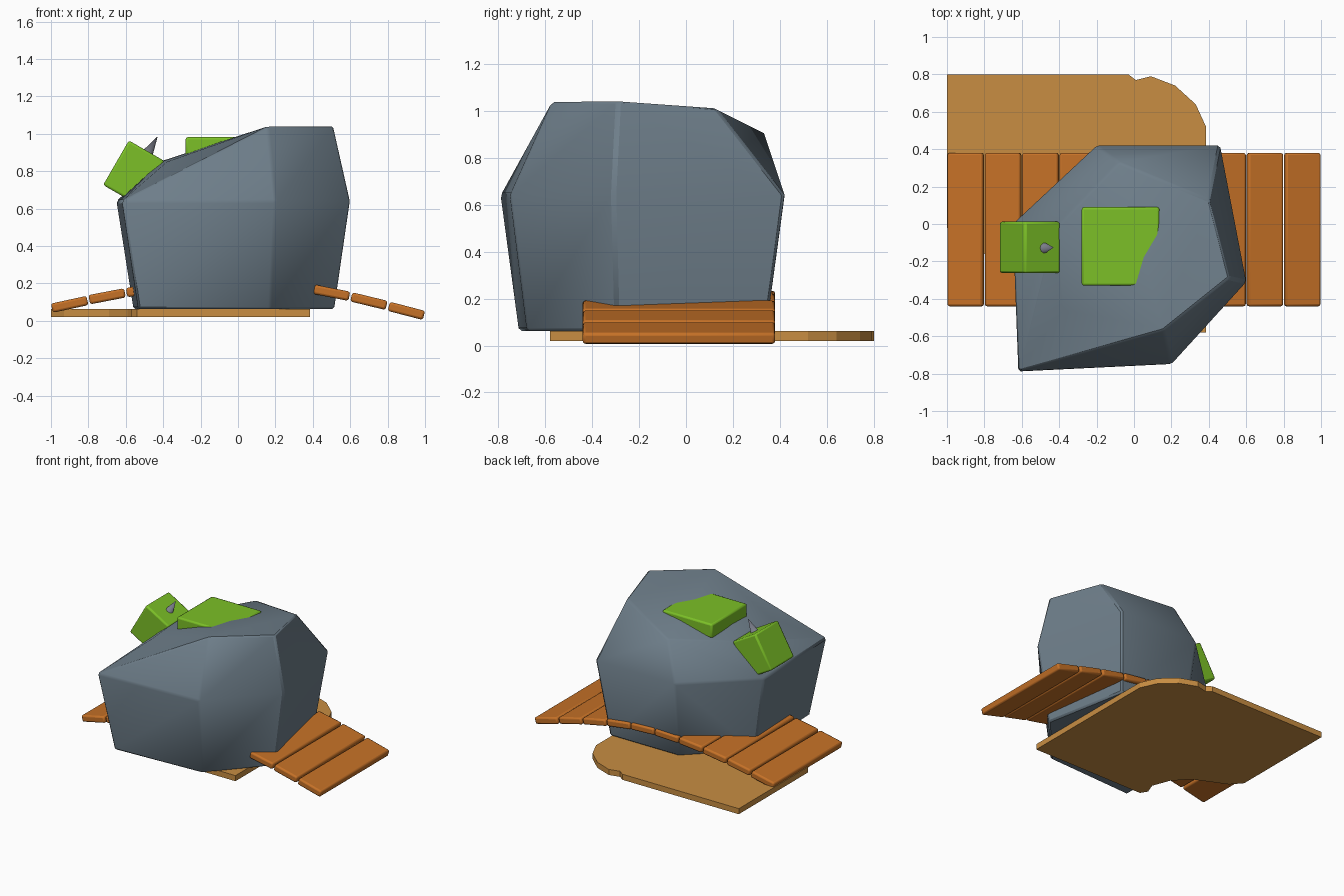
import bpy, bmesh, math
from mathutils import Vector

if "Cube" in bpy.data.objects:
    bpy.data.objects.remove(bpy.data.objects["Cube"])


def mat(name, rgb):
    m = bpy.data.materials.new(name)
    m.diffuse_color = (*rgb, 1)
    m.use_nodes = True
    m.node_tree.nodes["Principled BSDF"].inputs["Base Color"].default_value = m.diffuse_color
    return m


ROCK = mat("slate_grey", (0.156, 0.209, 0.254))
SPIKE = mat("light_grey", (0.20, 0.21, 0.26))
GRASS = mat("grass_green", (0.20, 0.53, 0.02))
SAND = mat("sand", (0.58, 0.27, 0.055))
WOOD = mat("orange_wood", (0.56, 0.165, 0.02))


def finish(name, bm, material, smooth=None, bevel=0, segments=2):
    bmesh.ops.recalc_face_normals(bm, faces=bm.faces[:])
    me = bpy.data.meshes.new(name)
    bm.to_mesh(me)
    bm.free()
    ob = bpy.data.objects.new(name, me)
    bpy.context.collection.objects.link(ob)
    me.materials.append(material)
    if bevel:
        mod = ob.modifiers.new("bevel", 'BEVEL')
        mod.width, mod.segments = bevel, segments
        mod.limit_method = 'ANGLE'
    if smooth:
        bpy.ops.object.select_all(action='DESELECT')
        ob.select_set(True)
        bpy.context.view_layer.objects.active = ob
        bpy.ops.object.shade_smooth_by_angle(angle=math.radians(smooth))
    return ob


def box(name, center, size, material, tilt=0, bevel=0.01):
    bm = bmesh.new()
    bmesh.ops.create_cube(bm, size=1)
    bmesh.ops.scale(bm, vec=size, verts=bm.verts[:])
    ob = finish(name, bm, material, 40, bevel)
    ob.location = center
    ob.rotation_euler = (0, tilt, 0)
    return ob


# Sand path plate: convex rounded corner at the back, hollow corner at the front
outline = [(-1, 0.8), (-0.03, 0.8), (0.01, 0.77), (0.09, 0.79), (0.22, 0.74),
           (0.33, 0.64), (0.385, 0.52), (0.385, -0.58), (-0.54, -0.58),
           (-0.57, -0.53), (-0.54, -0.45), (-0.59, -0.32), (-0.69, -0.21),
           (-0.82, -0.15), (-0.93, -0.1), (-1, -0.02)]
bm = bmesh.new()
face = bm.faces.new([bm.verts.new((x, y, 0.02)) for x, y in outline])
ext = bmesh.ops.extrude_face_region(bm, geom=[face])
bmesh.ops.translate(bm, vec=(0, 0, 0.042),
                    verts=[v for v in ext["geom"] if isinstance(v, bmesh.types.BMVert)])
finish("sand_path", bm, SAND)

# Boulder: hull of a tapered foot, a wide waist and a slanted top
waist = [(-0.65, 0.0), (-0.2, 0.42), (0.46, 0.42), (0.60, -0.31), (0.20, -0.75), (-0.62, -0.79)]
crown = [(-0.42, -0.02, 0.85), (-0.08, 0.33, 0.91), (0.40, 0.13, 1.01),
         (0.51, -0.29, 1.04), (0.16, -0.57, 1.04), (-0.38, -0.46, 0.85)]
bm = bmesh.new()
for x, y in waist:
    bm.verts.new((x, y, 0.64))
    bm.verts.new((x * 0.86, -0.19 + (y + 0.19) * 0.87, 0.062))
for p in crown:
    bm.verts.new(p)
hull = bmesh.ops.convex_hull(bm, input=bm.verts[:])
bmesh.ops.delete(bm, geom=[v for v in bm.verts if not v.link_faces], context='VERTS')
bmesh.ops.dissolve_limit(bm, angle_limit=math.radians(1), verts=bm.verts[:], edges=bm.edges[:])
finish("boulder", bm, ROCK, 46, 0.012, 1)

# Arched plank bridge running through the boulder
heights = [0.088, 0.131, 0.165, 0.19, 0.204, 0.204, 0.185, 0.15, 0.105, 0.053]
for i, z in enumerate(heights):
    lo, hi = max(i - 1, 0), min(i + 1, 9)
    slope = (heights[hi] - heights[lo]) / (0.2 * (hi - lo))
    box(f"plank_{i + 1}", (-0.9 + 0.2 * i, -0.03, z), (0.194, 0.82, 0.05),
        WOOD, -math.atan(slope), 0.012)

# Grass patches on the boulder
box("grass_top", (-0.072, -0.12, 0.93), (0.415, 0.42, 0.105), GRASS, 0, 0.012)
box("grass_side", (-0.557, -0.125, 0.79), (0.22, 0.275, 0.275), GRASS, math.radians(30), 0.012)

# Small stone spike poking out of the side patch
bm = bmesh.new()
bmesh.ops.create_cone(bm, cap_ends=True, segments=10, radius1=0.045, radius2=0, depth=0.16)
spike = finish("stone_spike", bm, SPIKE, 50)
base, tip = Vector((-0.51, -0.13, 0.85)), Vector((-0.43, -0.125, 0.985))
spike.location = (base + tip) / 2
spike.rotation_euler = (tip - base).to_track_quat('Z', 'Y').to_euler()
